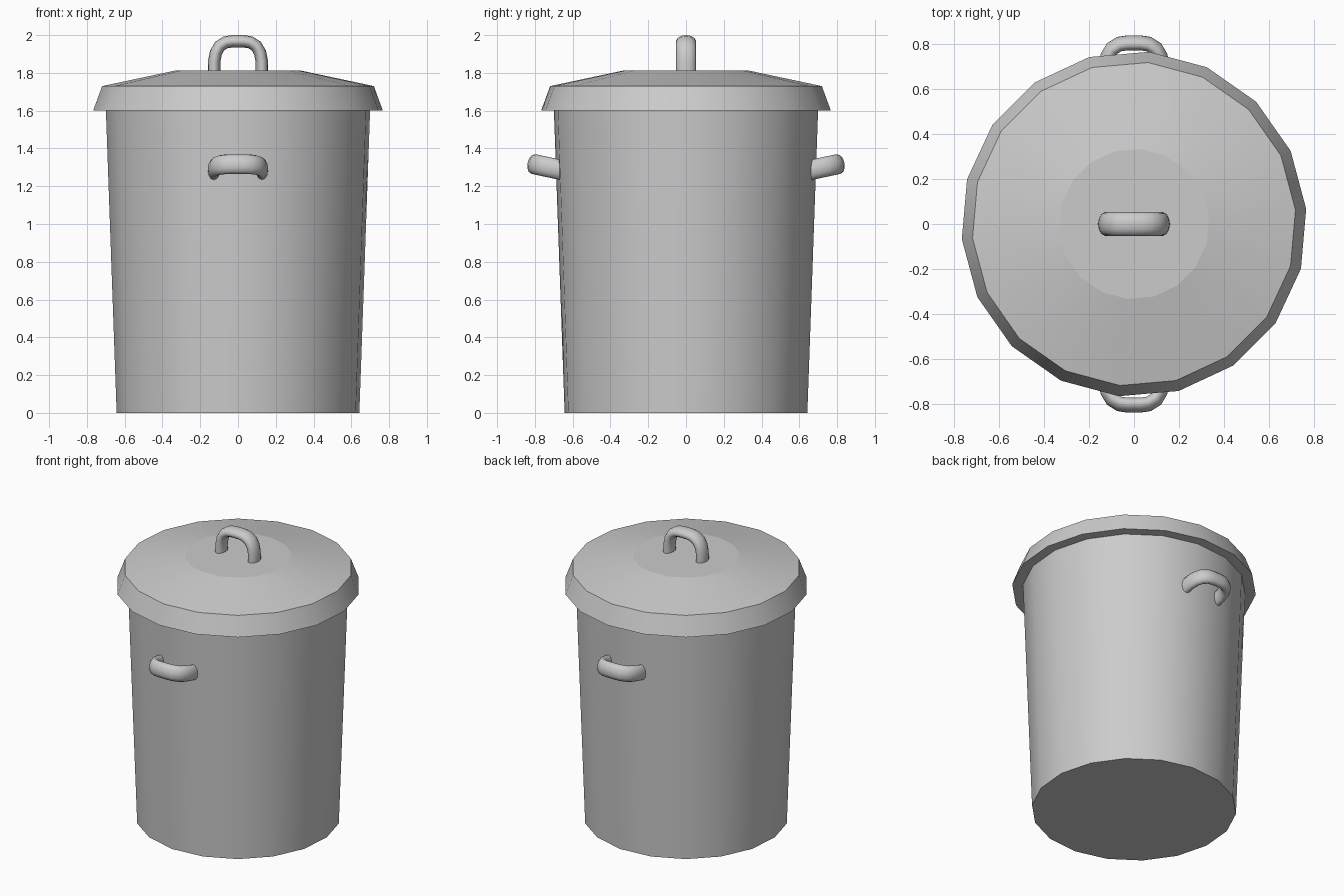
import bpy, bmesh, math
from mathutils import Matrix, Vector

if "Cube" in bpy.data.objects:
    bpy.data.objects.remove(bpy.data.objects["Cube"])

SIDES = 18
OFFSET = math.radians(5)


def finish(bm, name):
    bmesh.ops.recalc_face_normals(bm, faces=bm.faces)
    for f in bm.faces:
        f.smooth = True
    mesh = bpy.data.meshes.new(name)
    bm.to_mesh(mesh)
    bm.free()
    ob = bpy.data.objects.new(name, mesh)
    bpy.context.collection.objects.link(ob)
    return ob


def bridge(bm, a, b):
    n = len(a)
    for i in range(n):
        bm.faces.new((a[i], a[(i + 1) % n], b[(i + 1) % n], b[i]))


def lathe(name, profile, cap_start=False, cap_end=False):
    """Turn (radius, z) points into an 18-sided shell with crisp ring edges."""
    bm = bmesh.new()
    rings = []
    for r, z in profile:
        angles = [OFFSET + math.tau * i / SIDES for i in range(SIDES)]
        rings.append([bm.verts.new((r * math.cos(a), r * math.sin(a), z)) for a in angles])
    for a, b in zip(rings, rings[1:]):
        bridge(bm, a, b)
    if cap_start:
        bm.faces.new(rings[0])
    if cap_end:
        bm.faces.new(rings[-1])
    for e in bm.edges:
        if abs(e.verts[0].co.z - e.verts[1].co.z) < 1e-5:
            e.smooth = False
    return finish(bm, name)


def handle(name, matrix):
    """Arched bar with an oval section, standing on z = 0 and spanning x."""
    half = [(0.127, 0.0), (0.126, 0.05), (0.117, 0.095), (0.097, 0.13), (0.065, 0.15), (0.03, 0.155)]
    path = [Vector((-x, 0, z)) for x, z in half] + [Vector((x, 0, z)) for x, z in reversed(half)]
    bm = bmesh.new()
    rings = []
    for i, p in enumerate(path):
        t = (path[min(i + 1, len(path) - 1)] - path[max(i - 1, 0)]).normalized()
        if i in (0, len(path) - 1):
            t = Vector((0, 0, 1 if i == 0 else -1))
        out = Vector((-t.z, 0, t.x))
        ring = []
        for k in range(12):
            a = math.tau * k / 12
            ring.append(bm.verts.new(p + out * (0.033 * math.cos(a)) + Vector((0, 0.053 * math.sin(a), 0))))
        rings.append(ring)
    for a, b in zip(rings, rings[1:]):
        bridge(bm, a, b)
    bm.transform(matrix)
    return finish(bm, name)


# Tapered bin body
lathe("bin_body", [(0.645, 0.0), (0.702, 1.6)], cap_start=True)

# Lid with overhanging rim, shallow cone and flat centre
lathe("lid", [(0.702, 1.6), (0.77, 1.6), (0.722, 1.73), (0.335, 1.812)], cap_end=True)

# Lid handle
handle("lid_handle", Matrix.Translation((0, 0, 1.812)))

# Side handles, tilted up and outwards on front and back
tilt = Matrix.Translation((0, -0.655, 1.285)) @ Matrix.Rotation(math.radians(78), 4, 'X')
for name, turn in (("front_handle", 0), ("back_handle", math.pi)):
    handle(name, Matrix.Rotation(turn, 4, 'Z') @ tilt)
